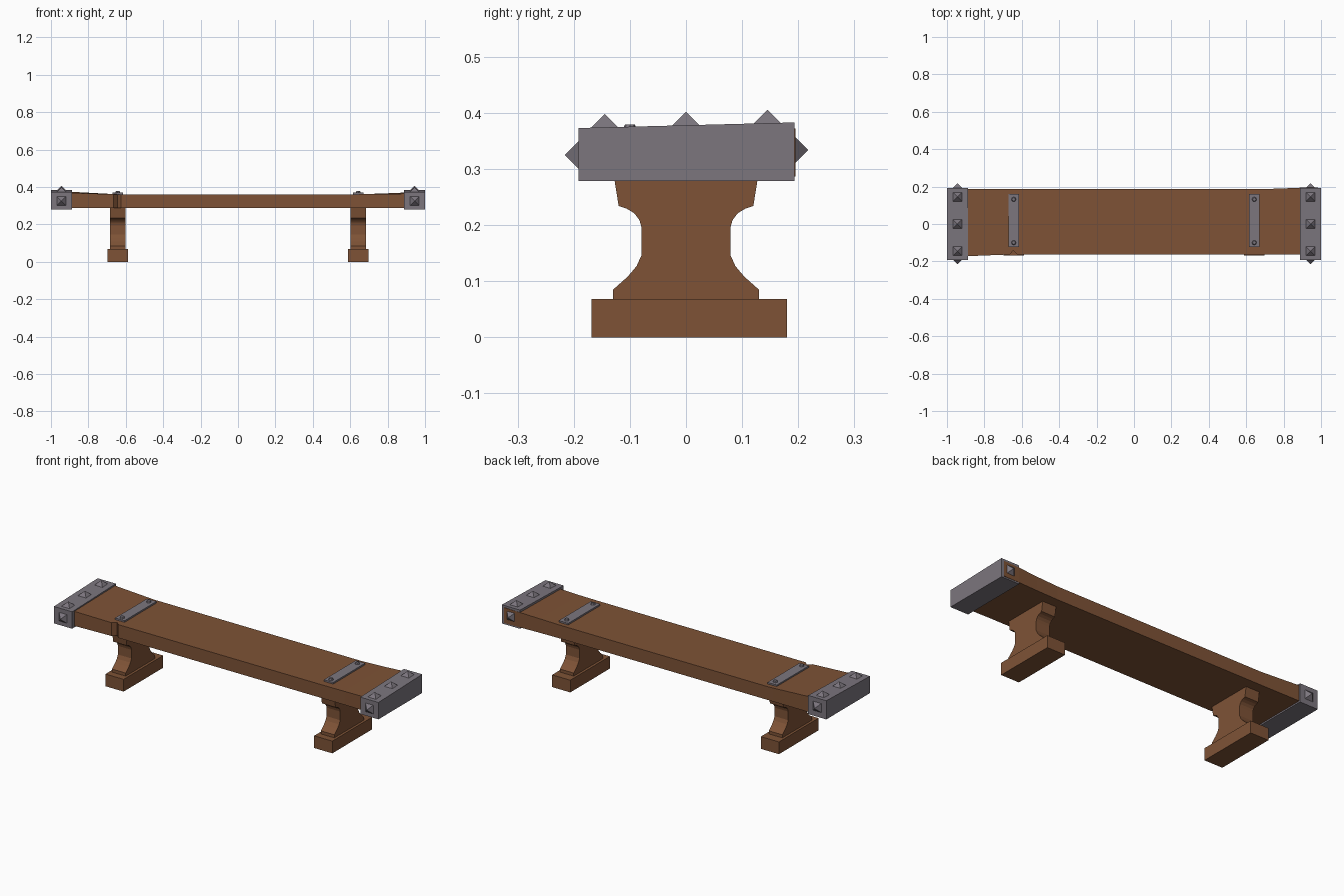
import bpy, bmesh, math
from mathutils import Vector

if "Cube" in bpy.data.objects:
    bpy.data.objects.remove(bpy.data.objects["Cube"])


def material(name, color):
    m = bpy.data.materials.new(name)
    m.diffuse_color = (*color, 1)
    m.use_nodes = True
    m.node_tree.nodes["Principled BSDF"].inputs["Base Color"].default_value = m.diffuse_color
    return m


WOOD = material("brown wood", (0.21, 0.086, 0.037))
IRON = material("grey iron", (0.20, 0.18, 0.208))


def finish(bm, name, mat):
    bmesh.ops.recalc_face_normals(bm, faces=bm.faces)
    me = bpy.data.meshes.new(name)
    bm.to_mesh(me)
    bm.free()
    me.materials.append(mat)
    ob = bpy.data.objects.new(name, me)
    bpy.context.collection.objects.link(ob)
    return ob


def loft(name, rings, mat):
    """Join matching closed rings of points and cap both ends."""
    bm = bmesh.new()
    vs = [[bm.verts.new(p) for p in r] for r in rings]
    n = len(vs[0])
    for a, b in zip(vs, vs[1:]):
        for i in range(n):
            j = (i + 1) % n
            bm.faces.new((a[i], a[j], b[j], b[i]))
    bm.faces.new(vs[0])
    bm.faces.new(vs[-1])
    return finish(bm, name, mat)


def extrude_x(name, profile, x0, x1, mat):
    return loft(name, [[(x, y, z) for y, z in profile] for x in (x0, x1)], mat)


def rect(y0, y1, z0, z1):
    return [(y0, z0), (y1, z0), (y1, z1), (y0, z1)]


def stud(name, base, direction, half=0.028, height=0.024):
    """Four-sided pyramid pointing along direction."""
    base, d = Vector(base), Vector(direction)
    u = Vector((1, 0, 0))
    v = d.cross(u)
    bm = bmesh.new()
    ring = [bm.verts.new(base - d * 0.004 + u * a * half + v * b * half)
            for a, b in ((-1, -1), (1, -1), (1, 1), (-1, 1))]
    tip = bm.verts.new(base + d * height)
    bm.faces.new(ring)
    for i in range(4):
        bm.faces.new((ring[i], ring[(i + 1) % 4], tip))
    finish(bm, name, IRON)


# seat plank: x, front y, back y, front top z, back top z (V-notch near x = -0.64)
stations = [
    (-0.985, -0.177, 0.187, 0.370, 0.376), (-0.89, -0.172, 0.187, 0.368, 0.374),
    (-0.665, -0.163, 0.186, 0.361, 0.362), (-0.645, -0.142, 0.186, 0.361, 0.361),
    (-0.625, -0.162, 0.186, 0.361, 0.361), (0.64, -0.162, 0.186, 0.361, 0.361),
    (0.77, -0.162, 0.189, 0.362, 0.365), (0.89, -0.164, 0.194, 0.364, 0.370),
    (0.985, -0.166, 0.1955, 0.366, 0.372)]
loft("seat_plank", [[(x, f, 0.287), (x, b, 0.287), (x, b, zb), (x, f, zf)]
                    for x, f, b, zf, zb in stations], WOOD)

# one side of the leg outline, bottom to top
half_leg = [(0.130, 0.066), (0.130, 0.085), (0.104, 0.108), (0.088, 0.127), (0.079, 0.147),
            (0.079, 0.195), (0.083, 0.209), (0.092, 0.221), (0.105, 0.229),
            (0.120, 0.234), (0.129, 0.290)]
leg_profile = half_leg + [(-y, z) for y, z in reversed(half_leg)]

for side, sx in (("left", -1), ("right", 1)):
    cx = 0.643 * sx
    # leg and foot
    extrude_x(side + "_leg", leg_profile, cx - 0.042, cx + 0.042, WOOD)
    extrude_x(side + "_foot", rect(-0.168, 0.18, 0, 0.068), cx - 0.056, cx + 0.056, WOOD)

    # iron strap with two rivets
    extrude_x(side + "_strap", rect(-0.122, 0.16, 0.355, 0.370), cx - 0.029, cx + 0.029, IRON)
    for i, y in enumerate((-0.10, 0.132)):
        bm = bmesh.new()
        bmesh.ops.create_cone(bm, cap_ends=True, segments=8, radius1=0.014,
                              radius2=0.009, depth=0.012)
        bmesh.ops.translate(bm, verts=bm.verts, vec=(cx, y, 0.373))
        finish(bm, f"{side}_rivet_{i + 1}", IRON)

    # iron end cap, top slopes up to the back
    cap = [(-0.192, 0.279), (0.193, 0.279), (0.193, 0.383), (-0.192, 0.373)]
    ex = 0.944 * sx
    extrude_x(side + "_end_cap", cap, ex - 0.056, ex + 0.056, IRON)

    # pyramid studs on the cap
    for i, y in enumerate((-0.145, 0, 0.145)):
        stud(f"{side}_top_stud_{i + 1}", (ex, y, 0.378 + 0.026 * y), (0, 0, 1))
    stud(side + "_front_stud", (ex, -0.192, 0.325), (0, -1, 0))
    stud(side + "_back_stud", (ex, 0.194, 0.334), (0, 1, 0))
